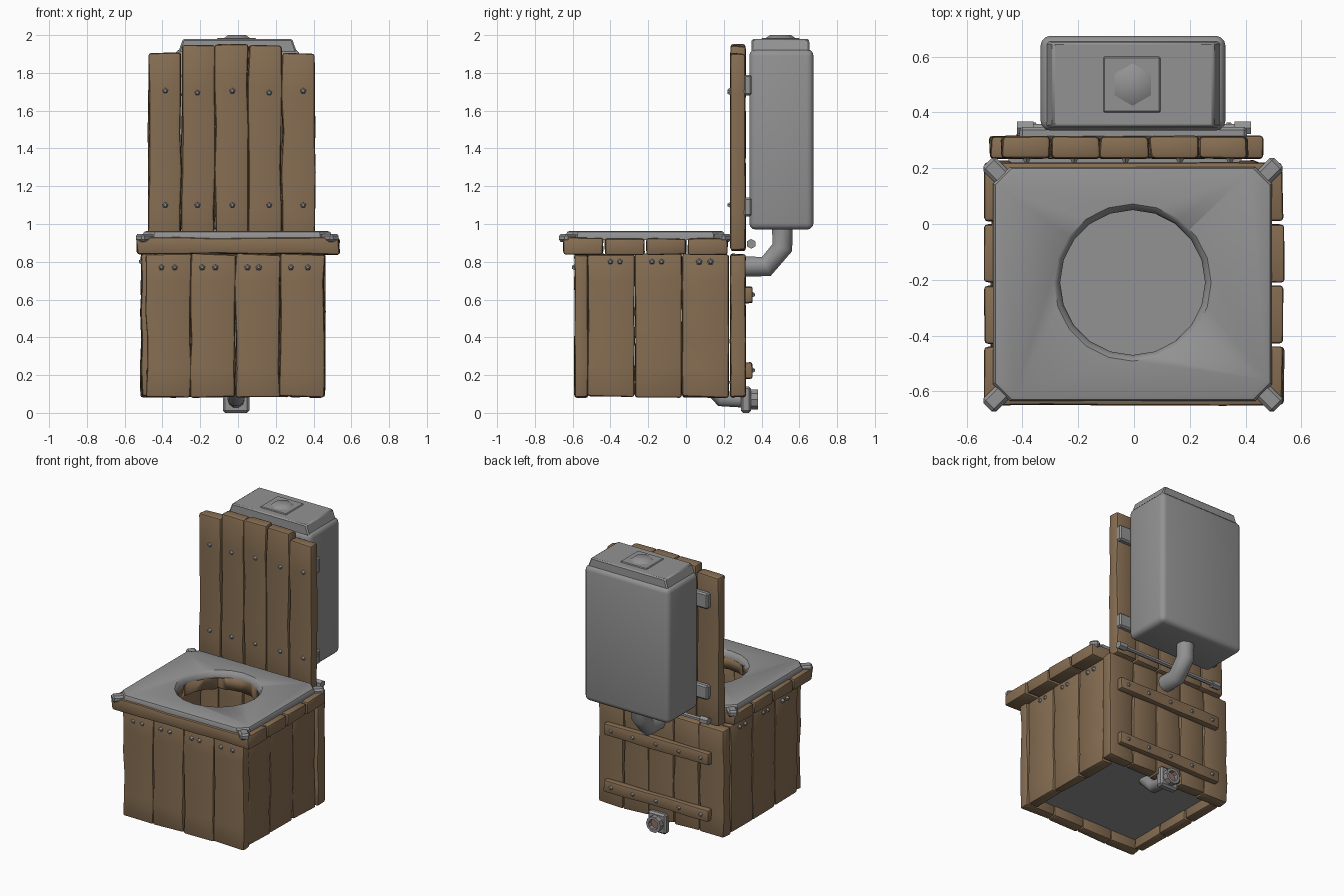
import bpy, bmesh, math, random
from mathutils import Vector, Matrix

if "Cube" in bpy.data.objects:
    bpy.data.objects.remove(bpy.data.objects["Cube"])

random.seed(4)


def material(name, col):
    m = bpy.data.materials.new(name)
    m.diffuse_color = (*col, 1)
    m.use_nodes = True
    m.node_tree.nodes["Principled BSDF"].inputs["Base Color"].default_value = m.diffuse_color
    return m


WOOD = material("brown wood", (0.24, 0.155, 0.085))
METAL = material("grey metal", (0.29, 0.29, 0.295))
RUST = material("rusty pipe inside", (0.30, 0.17, 0.12))


def finish(name, bm, mat, angle=35):
    bmesh.ops.recalc_face_normals(bm, faces=bm.faces[:])
    me = bpy.data.meshes.new(name)
    bm.to_mesh(me)
    bm.free()
    for p in me.polygons:
        p.use_smooth = True
    me.set_sharp_from_angle(angle=math.radians(angle))
    me.materials.append(mat)
    ob = bpy.data.objects.new(name, me)
    bpy.context.collection.objects.link(ob)
    return ob


def cube(lo, hi):
    bm = bmesh.new()
    bmesh.ops.create_cube(bm, size=1)
    lo, hi = Vector(lo), Vector(hi)
    for v in bm.verts:
        v.co = Vector([lo[i] + (v.co[i] + 0.5) * (hi[i] - lo[i]) for i in range(3)])
    return bm


def block(name, lo, hi, mat=METAL, bevel=0.01, seg=1, taper=(1, 1), matrix=None):
    bm = cube(lo, hi)
    c = (Vector(lo) + Vector(hi)) / 2
    for v in bm.verts:
        if v.co.z > c.z:
            v.co.x = c.x + (v.co.x - c.x) * taper[0]
            v.co.y = c.y + (v.co.y - c.y) * taper[1]
    if bevel:
        bmesh.ops.bevel(bm, geom=bm.edges[:], offset=bevel, segments=seg,
                        profile=0.5, affect='EDGES')
    if matrix:
        bm.transform(matrix)
    return finish(name, bm, mat)


def plank(name, lo, hi, axis, wobble=0.006, bevel=0.012):
    """Rough board: cut across its length, jittered, with worn edges."""
    bm = cube(lo, hi)
    n = 5
    d = Vector([1.0 if i == axis else 0.0 for i in range(3)])
    for k in range(1, n):
        p = Vector(lo).lerp(Vector(hi), k / n)
        bmesh.ops.bisect_plane(bm, geom=bm.verts[:] + bm.edges[:] + bm.faces[:],
                               plane_co=p, plane_no=d)
    for v in bm.verts:
        v.co += Vector([random.uniform(-wobble, wobble) * (0.4 if i == 1 else 1) for i in range(3)])
    sharp = [e for e in bm.edges if len(e.link_faces) == 2 and e.calc_face_angle() > 0.8]
    bmesh.ops.bevel(bm, geom=sharp, offset=bevel, segments=2, profile=0.5, affect='EDGES')
    return finish(name, bm, WOOD, 40)


def rod(name, a, b, r, mat=METAL, sides=8, r2=None):
    a, b = Vector(a), Vector(b)
    bm = bmesh.new()
    bmesh.ops.create_cone(bm, cap_ends=True, segments=sides, radius1=r,
                          radius2=r if r2 is None else r2, depth=(b - a).length)
    rot = (b - a).to_track_quat('Z', 'Y').to_matrix().to_4x4()
    bm.transform(Matrix.Translation((a + b) / 2) @ rot)
    return finish(name, bm, mat, 50)


def nail(name, p, n):
    p, n = Vector(p), Vector(n)
    rod(name, p - n * 0.01, p + n * 0.014, 0.022, sides=5, r2=0.008)


def pipe(name, pts, r):
    cu = bpy.data.curves.new(name, 'CURVE')
    cu.dimensions = '3D'
    cu.bevel_depth, cu.bevel_resolution, cu.use_fill_caps = r, 3, True
    s = cu.splines.new('POLY')
    s.points.add(len(pts) - 1)
    for q, p in zip(s.points, pts):
        q.co = (*p, 1)
    cu.materials.append(METAL)
    ob = bpy.data.objects.new(name, cu)
    bpy.context.collection.objects.link(ob)
    bpy.ops.object.select_all(action='DESELECT')
    ob.select_set(True)
    bpy.context.view_layer.objects.active = ob
    bpy.ops.object.convert(target='MESH')


# box walls
for i in range(4):
    x = -0.485 + i * 0.236
    plank(f"front_plank_{i}", (x, -0.59, 0.085), (x + 0.234, -0.52, 0.84), 2)
for i in range(3):
    y = -0.52 + i * 0.25
    plank(f"left_plank_{i}", (-0.51, y, 0.085), (-0.44, y + 0.247, 0.84), 2)
    plank(f"right_plank_{i}", (0.375, y, 0.085), (0.445, y + 0.247, 0.84), 2)
for i in range(5):
    x = -0.515 + i * 0.196
    plank(f"rear_plank_{i}", (x, 0.235, 0.085), (x + 0.193, 0.315, 0.84), 2)
block("box_floor", (-0.45, -0.53, 0.155), (0.385, 0.24, 0.17), bevel=0)

# backrest
tops = (1.905, 1.945, 1.95, 1.945, 1.905)
for i, t in enumerate(tops):
    x = -0.475 + i * 0.177
    plank(f"backrest_plank_{i}", (x, 0.235, 0.86), (x + 0.173, 0.315, t), 2, bevel=0.015)

# hole cutter, flared at the top
bm = bmesh.new()
rings = []
for r, z in ((0.26, 0.7), (0.26, 0.925), (0.268, 0.95), (0.285, 0.966), (0.285, 1.05)):
    rings.append([bm.verts.new((-0.005 + r * math.cos(k * math.tau / 20),
                                -0.21 + r * math.sin(k * math.tau / 20), z)) for k in range(20)])
for a, b in zip(rings, rings[1:]):
    for k in range(20):
        bm.faces.new((a[k], a[(k + 1) % 20], b[(k + 1) % 20], b[k]))
bm.faces.new(rings[0])
bm.faces.new(rings[-1])
cutter = finish("hole_cutter", bm, METAL)
cutter.hide_render = True
cutter.display_type = 'WIRE'


def cut_hole(ob):
    m = ob.modifiers.new("hole", 'BOOLEAN')
    m.operation, m.object, m.solver = 'DIFFERENCE', cutter, 'EXACT'
    bpy.ops.object.select_all(action='DESELECT')
    ob.select_set(True)
    bpy.context.view_layer.objects.active = ob
    bpy.ops.object.modifier_apply(modifier="hole")


# seat boards
for i in range(4):
    y = -0.65 + i * 0.22
    cut_hole(plank(f"seat_board_{i}", (-0.535, y, 0.84), (0.535, y + 0.21, 0.925), 0))

# metal seat plate with clipped corners
bm = bmesh.new()
X, Y, c = 0.5, 0.42, 0.06
outline = [(X - c, -Y), (X, -Y + c), (X, Y - c), (X - c, Y),
           (-X + c, Y), (-X, Y - c), (-X, -Y + c), (-X + c, -Y)]
rings = [[bm.verts.new((x * s - 0.005, y * s - 0.215, z)) for x, y in outline]
         for z, s in ((0.915, 1.0), (0.945, 1.0), (0.958, 0.985), (0.963, 0.955))]
for a, b in zip(rings, rings[1:]):
    for k in range(8):
        bm.faces.new((a[k], a[(k + 1) % 8], b[(k + 1) % 8], b[k]))
bm.faces.new(rings[0])
bm.faces.new(rings[-1])
cut_hole(finish("metal_seat", bm, METAL))

# corner clamps
for sx in (-1, 1):
    for y, sy in ((-0.625, -1), (0.19, 1)):
        m = Matrix.Translation((sx * 0.49 - 0.004, y, 0.925)) @ Matrix.Rotation(sx * sy * math.pi / 4, 4, 'Z')
        block("corner_clamp", (-0.045, -0.033, -0.02), (0.045, 0.033, 0.023), bevel=0.012, matrix=m)

# water tank, lid and push button
block("tank", (-0.335, 0.335, 0.97), (0.328, 0.675, 1.925), bevel=0.035, seg=3)
block("tank_lid", (-0.32, 0.345, 1.9), (0.315, 0.655, 1.98), bevel=0.008, taper=(0.91, 0.98))
block("button_plate", (-0.11, 0.40, 1.97), (0.095, 0.60, 1.986), bevel=0.005)
rod("button", (-0.005, 0.5, 1.98), (-0.005, 0.5, 2.0), 0.085, sides=6, r2=0.055)

# tank brackets and nails on the backrest
for z0, z1 in ((1.04, 1.14), (1.68, 1.79)):
    block("tank_bracket", (-0.41, 0.305, z0), (0.405, 0.348, z1), bevel=0.01)
for i, x in enumerate((-0.385, -0.215, -0.03, 0.165, 0.345)):
    nail("backrest_nail", (x, 0.235, 1.705 - 0.01 * (i % 2)), (0, -1, 0))
    nail("backrest_nail", (x, 0.235, 1.10), (0, -1, 0))

# nails on the box
for x in (-0.405, -0.335, -0.19, -0.12, 0.05, 0.11, 0.28, 0.37):
    nail("front_nail", (x, -0.59, 0.77), (0, -1, 0))
for y in (-0.40, -0.35, -0.18, -0.13, 0.07, 0.13):
    nail("right_nail", (0.445, y, 0.80), (1, 0, 0))
    nail("left_nail", (-0.51, y, 0.80), (-1, 0, 0))

# rear battens
for z in (0.225, 0.625):
    plank("rear_batten", (-0.42, 0.305, z - 0.042), (0.40, 0.352, z + 0.042), 0, 0.004, 0.01)
    for x in (-0.36, -0.19, -0.01, 0.17, 0.34):
        nail("batten_nail", (x, 0.35, z), (0, 1, 0))

# thin rear bar with end knobs
rod("rear_bar", (-0.38, 0.345, 0.895), (0.38, 0.345, 0.895), 0.015, sides=6)
for x in (-0.39, 0.39):
    rod("bar_knob", (x - 0.03, 0.345, 0.895), (x + 0.03, 0.345, 0.895), 0.026, sides=6)

# pipe from tank to box
pipe("supply_pipe", [(0, 0.51, 1.0), (0, 0.51, 0.875), (0, 0.425, 0.775), (0, 0.29, 0.775)], 0.058)

# drain pipe with flange and open end
pipe("drain_pipe", [(-0.01, 0.10, 0.17), (-0.01, 0.19, 0.075), (-0.01, 0.32, 0.07)], 0.045)
block("drain_flange", (-0.08, 0.29, 0), (0.06, 0.345, 0.14), bevel=0.012)
bm = bmesh.new()
rings = [[bm.verts.new((-0.01 + r * math.cos(k * math.tau / 10), y, 0.07 + r * math.sin(k * math.tau / 10)))
          for k in range(10)] for r, y in ((0.056, 0.335), (0.056, 0.38), (0.037, 0.38), (0.037, 0.35))]
for a, b in zip(rings, rings[1:]):
    for k in range(10):
        bm.faces.new((a[k], a[(k + 1) % 10], b[(k + 1) % 10], b[k]))
finish("drain_rim", bm, METAL)
rod("drain_inside", (-0.01, 0.343, 0.07), (-0.01, 0.352, 0.07), 0.037, RUST, 10)
